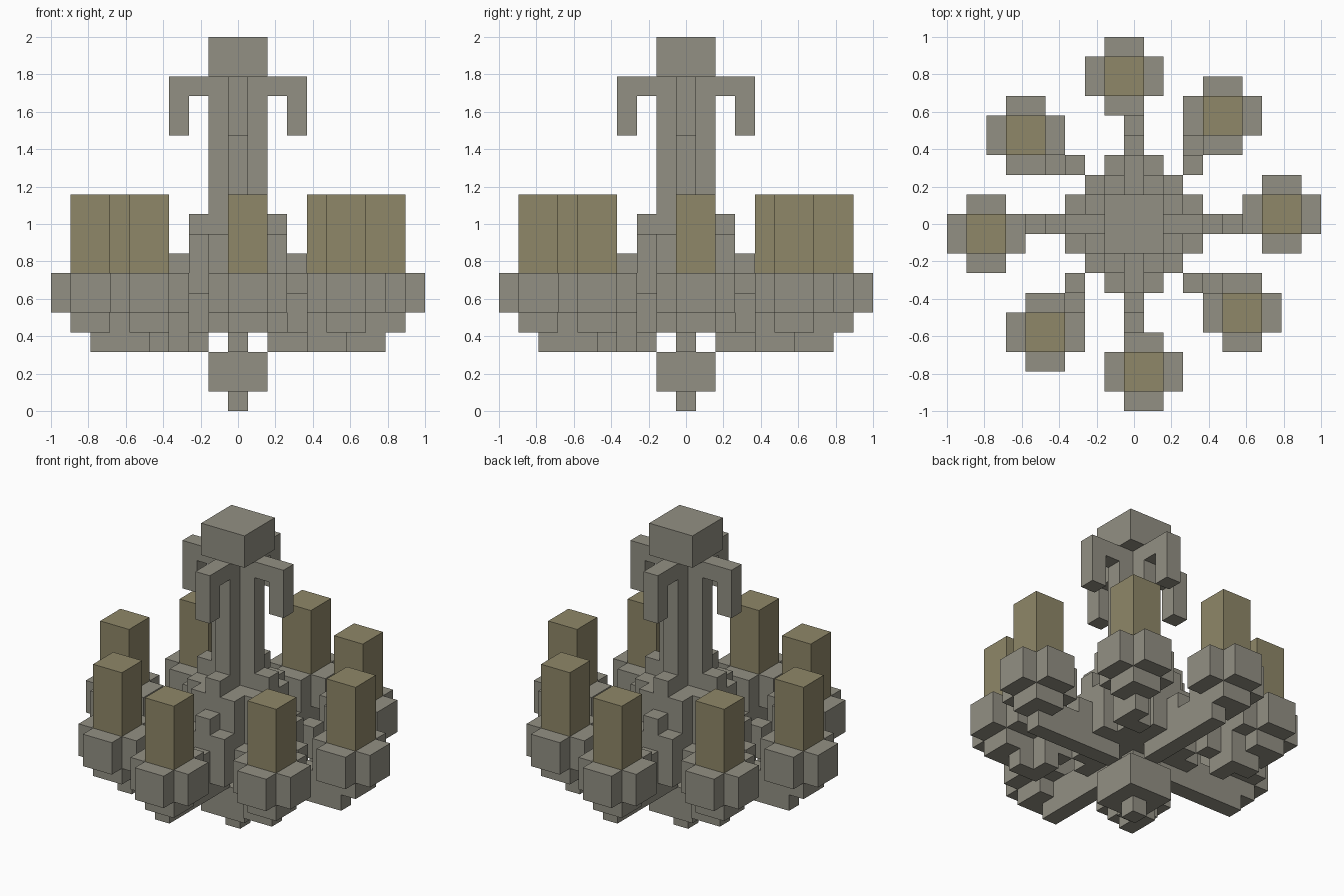
import bpy
import bmesh
from math import pi
from mathutils import Matrix, Vector

old = bpy.data.objects.get("Cube")
if old:
    bpy.data.objects.remove(old, do_unlink=True)

U = 2 / 19  # size of one block


def material(name, rgb):
    m = bpy.data.materials.new(name)
    m.use_nodes = True
    color = (*rgb, 1)
    m.diffuse_color = color
    m.node_tree.nodes["Principled BSDF"].inputs["Base Color"].default_value = color
    return m


IRON = material("iron grey", (0.29, 0.28, 0.23))
WAX = material("tallow wax", (0.275, 0.245, 0.14))


def blocks(name, mat, boxes, turn=0):
    """Boxes as inclusive block ranges in x and y, and bottom / top in z."""
    bm = bmesh.new()
    for x0, x1, y0, y1, z0, z1 in boxes:
        size = Vector((x1 - x0 + 1, y1 - y0 + 1, z1 - z0)) * U
        mid = Vector(((x0 + x1) / 2, (y0 + y1) / 2, (z0 + z1) / 2)) * U
        bmesh.ops.create_cube(bm, size=1, matrix=Matrix.Translation(mid) @ Matrix.Diagonal((*size, 1)))
    bmesh.ops.rotate(bm, verts=bm.verts, cent=(0, 0, 0), matrix=Matrix.Rotation(turn * pi / 2, 3, "Z"))
    me = bpy.data.meshes.new(name)
    bm.to_mesh(me)
    bm.free()
    me.materials.append(mat)
    ob = bpy.data.objects.new(name, me)
    bpy.context.collection.objects.link(ob)
    return ob


def cup(x, y):
    """Plus-shaped cup on a square foot, around the candle at block x, y."""
    return [(x - 1, x + 2, y, y + 1, 5, 7),
            (x, x + 1, y - 1, y - 1, 5, 7),
            (x, x + 1, y + 2, y + 2, 5, 7),
            (x, x + 1, y, y + 1, 4, 5)]


# Central body
blocks("bottom_finial", IRON, [(0, 0, 0, 0, 0, 1), (-1, 1, -1, 1, 1, 3), (0, 0, 0, 0, 3, 4)])
blocks("hub", IRON, [(-2, 2, -2, 2, 4, 6),
                     (-2, 2, -1, 1, 6, 9), (-1, 1, -2, -2, 6, 9), (-1, 1, 2, 2, 6, 9)])
blocks("column", IRON, [(-1, 1, 0, 0, 9, 17), (0, 0, 1, 1, 9, 17), (0, 0, -1, -1, 9, 17)])
blocks("ceiling_cap", IRON, [(-1, 1, -1, 1, 17, 19)])

# Parts repeated on the four sides
for i in range(4):
    blocks(f"hub_side_{i}", IRON, [(3, 3, -1, 1, 4, 7), (3, 3, 0, 0, 7, 8), (2, 2, 0, 0, 9, 10)], i)
    blocks(f"hook_{i}", IRON, [(2, 3, 0, 0, 16, 17), (3, 3, 0, 0, 14, 16)], i)

    blocks(f"straight_arm_{i}", IRON, [(2, 7, 0, 0, 3, 4), (4, 6, 0, 0, 4, 5), (4, 4, 0, 0, 5, 6)], i)
    blocks(f"straight_cup_{i}", IRON, cup(7, 0), i)
    blocks(f"straight_candle_{i}", WAX, [(7, 8, 0, 1, 7, 11)], i)

    blocks(f"corner_arm_{i}", IRON, [(3, 3, 3, 3, 4, 6), (3, 3, 4, 4, 3, 5),
                                     (4, 4, 4, 5, 3, 4), (4, 4, 4, 4, 4, 5)], i)
    blocks(f"corner_cup_{i}", IRON, cup(4, 5), i)
    blocks(f"corner_candle_{i}", WAX, [(4, 5, 5, 6, 7, 11)], i)
